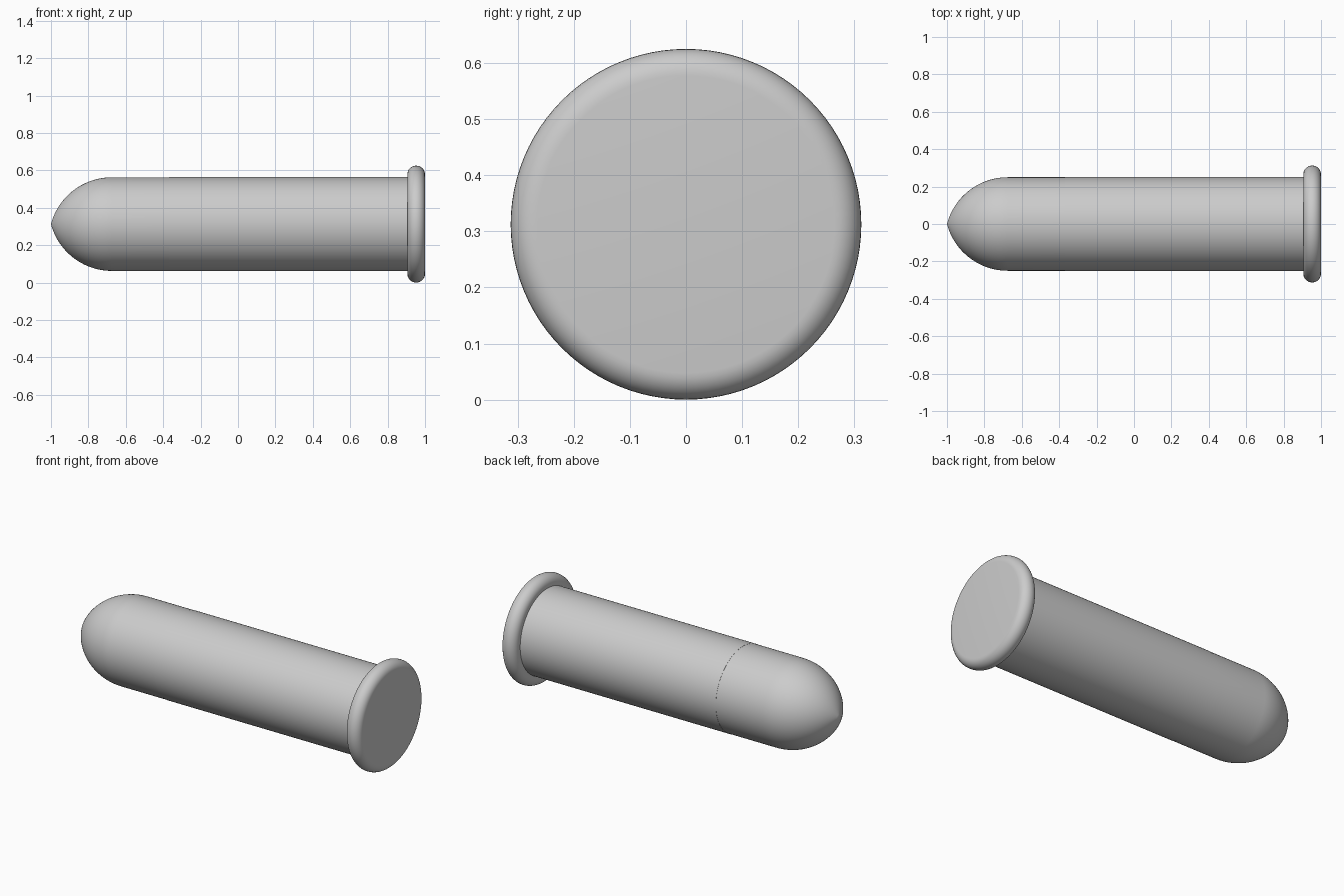
import bpy
import bmesh
import math

if "Cube" in bpy.data.objects:
    bpy.data.objects.remove(bpy.data.objects["Cube"], do_unlink=True)

SEGMENTS = 96
RIM_R, CASE_R, TIP_R = 0.3125, 0.251, 0.25
RIM_BACK = 0.905

grey = bpy.data.materials.new("plain grey")
grey.use_nodes = True
grey.diffuse_color = (0.6, 0.6, 0.6, 1)
grey.node_tree.nodes["Principled BSDF"].inputs["Base Color"].default_value = (0.6, 0.6, 0.6, 1)


def lathe(name, profile):
    """Spin an (x, radius) profile around the long axis."""
    bm = bmesh.new()
    verts = [bm.verts.new((x, 0, r)) for x, r in profile]
    edges = [bm.edges.new(pair) for pair in zip(verts, verts[1:])]
    bmesh.ops.spin(bm, geom=verts + edges, cent=(0, 0, 0), axis=(1, 0, 0),
                   angle=math.tau, steps=SEGMENTS)
    bmesh.ops.remove_doubles(bm, verts=bm.verts, dist=1e-5)
    bmesh.ops.recalc_face_normals(bm, faces=bm.faces)
    mesh = bpy.data.meshes.new(name)
    bm.to_mesh(mesh)
    bm.free()
    mesh.materials.append(grey)
    obj = bpy.data.objects.new(name, mesh)
    bpy.context.collection.objects.link(obj)
    obj.location.z = RIM_R
    bpy.ops.object.select_all(action="DESELECT")
    obj.select_set(True)
    bpy.context.view_layer.objects.active = obj
    bpy.ops.object.shade_smooth_by_angle(angle=math.radians(35))
    return obj


# Pointed nose: circular arc tangent to the body, with a straight shank
nose_len = 0.325
arc_r = (TIP_R ** 2 + nose_len ** 2) / (2 * TIP_R)
sweep = math.asin(nose_len / arc_r)
nose = []
for i in range(25):
    a = sweep * (1 - i / 24)
    nose.append((-1 + nose_len - arc_r * math.sin(a),
                 max(0, TIP_R - arc_r + arc_r * math.cos(a))))
lathe("pointed_nose", nose + [(-0.3, TIP_R), (-0.3, 0)])

# Straight cylindrical case
lathe("case_body", [(-0.37, 0), (-0.37, CASE_R), (0.95, CASE_R), (0.95, 0)])

# Flat rim with a fully rounded edge
half = (1 - RIM_BACK) / 2
rim = [(RIM_BACK, 0)]
for i in range(17):
    a = math.pi * i / 16
    rim.append((1 - half - half * math.cos(a), RIM_R - half + half * math.sin(a)))
lathe("base_rim", rim + [(1, 0)])
